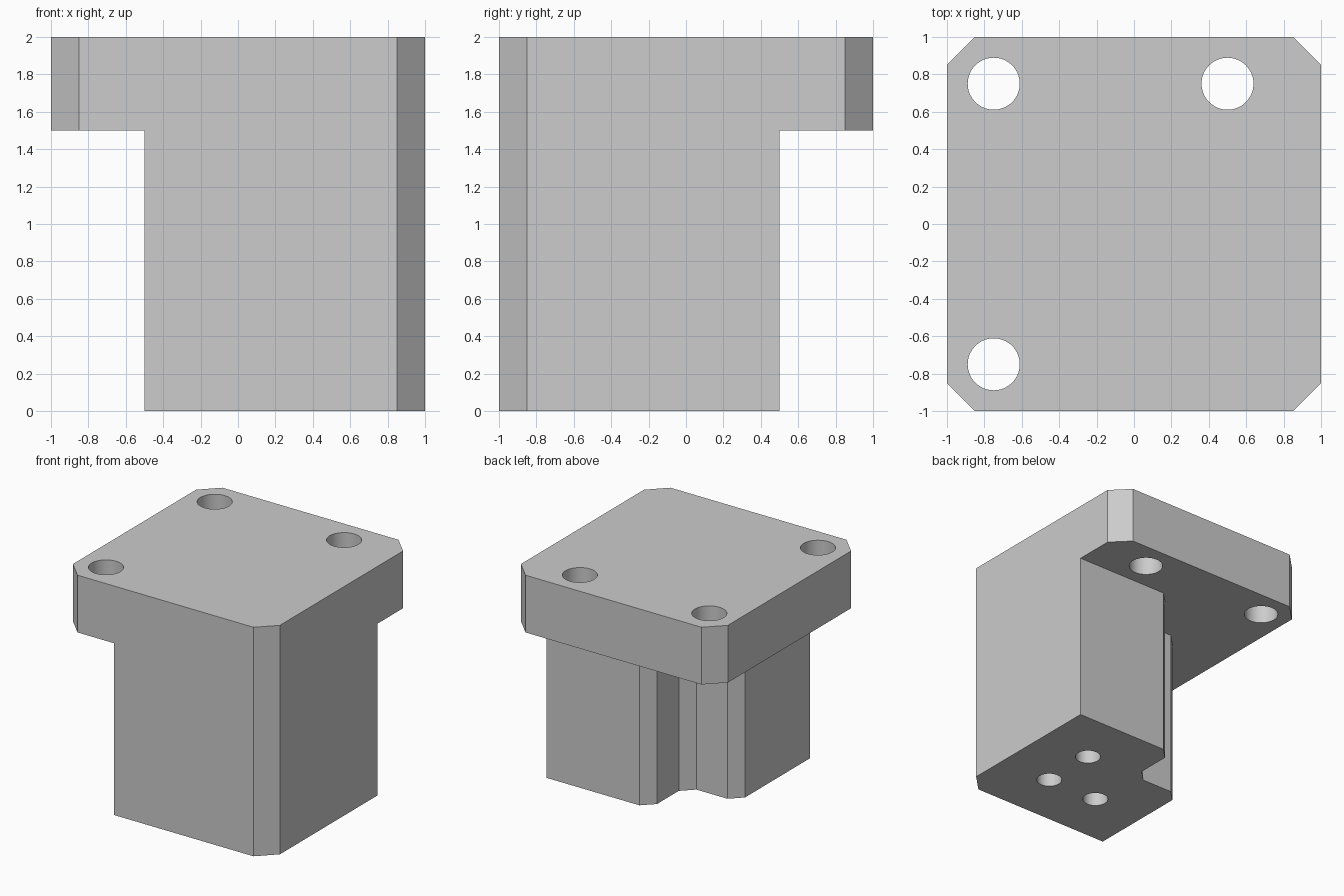
import bpy, bmesh, math

if "Cube" in bpy.data.objects:
    bpy.data.objects.remove(bpy.data.objects["Cube"], do_unlink=True)

# Plain grey metal
grey = bpy.data.materials.new("plain_grey")
grey.use_nodes = True
colour = (0.604, 0.604, 0.604, 1)
grey.diffuse_color = colour
grey.node_tree.nodes["Principled BSDF"].inputs["Base Color"].default_value = colour


def prism(name, outline, low, high):
    """Extrude a flat outline from one height to another."""
    bm = bmesh.new()
    face = bm.faces.new([bm.verts.new((x, y, low)) for x, y in outline])
    top = bmesh.ops.extrude_face_region(bm, geom=[face])["geom"]
    verts = [v for v in top if isinstance(v, bmesh.types.BMVert)]
    bmesh.ops.translate(bm, verts=verts, vec=(0, 0, high - low))
    bmesh.ops.recalc_face_normals(bm, faces=bm.faces)
    mesh = bpy.data.meshes.new(name)
    bm.to_mesh(mesh)
    bm.free()
    mesh.materials.append(grey)
    obj = bpy.data.objects.new(name, mesh)
    bpy.context.collection.objects.link(obj)
    return obj


def circle(x, y, radius, sides=64):
    angles = [2 * math.pi * i / sides for i in range(sides)]
    return [(x + radius * math.cos(a), y + radius * math.sin(a)) for a in angles]


def cut(target, cutter):
    cutter.hide_render = True
    mod = target.modifiers.new(cutter.name, "BOOLEAN")
    mod.operation = "DIFFERENCE"
    mod.solver = "EXACT"
    mod.object = cutter
    bpy.context.view_layer.objects.active = target
    bpy.ops.object.modifier_apply(modifier=mod.name)
    bpy.data.objects.remove(cutter, do_unlink=True)


# Full-height block with four chamfered corners
c = 0.85
block = prism("mounting_block", [(c, -1), (1, -c), (1, c), (c, 1),
                                 (-c, 1), (-1, c), (-1, -c), (-c, -1)], 0, 2)

# Stepped waste below the flange, leaving the notched body
steps = [(-0.5, -0.1), (-0.4, 0), (-0.1, 0), (0, 0.1), (0, 0.4), (0.1, 0.5)]
waste = [(1.2, 1.2), (-1.2, 1.2), (-1.2, -1.2), (-0.5, -1.2)] + steps + [(1.2, 0.5)]
cut(block, prism("waste_cutter", waste, -0.2, 1.5))

# Through holes in the flange
for x, y in [(-0.75, 0.75), (0.5, 0.75), (-0.75, -0.75)]:
    cut(block, prism("flange_hole_cutter", circle(x, y, 0.139), 1.4, 2.1))

# Blind holes in the underside
for x, y in [(0.5, 0), (0.5, -0.5), (0, -0.5)]:
    cut(block, prism("base_hole_cutter", circle(x, y, 0.104), -0.1, 0.5))

bpy.ops.object.select_all(action="DESELECT")
block.select_set(True)
bpy.context.view_layer.objects.active = block
bpy.ops.object.shade_smooth_by_angle(angle=math.radians(30))
